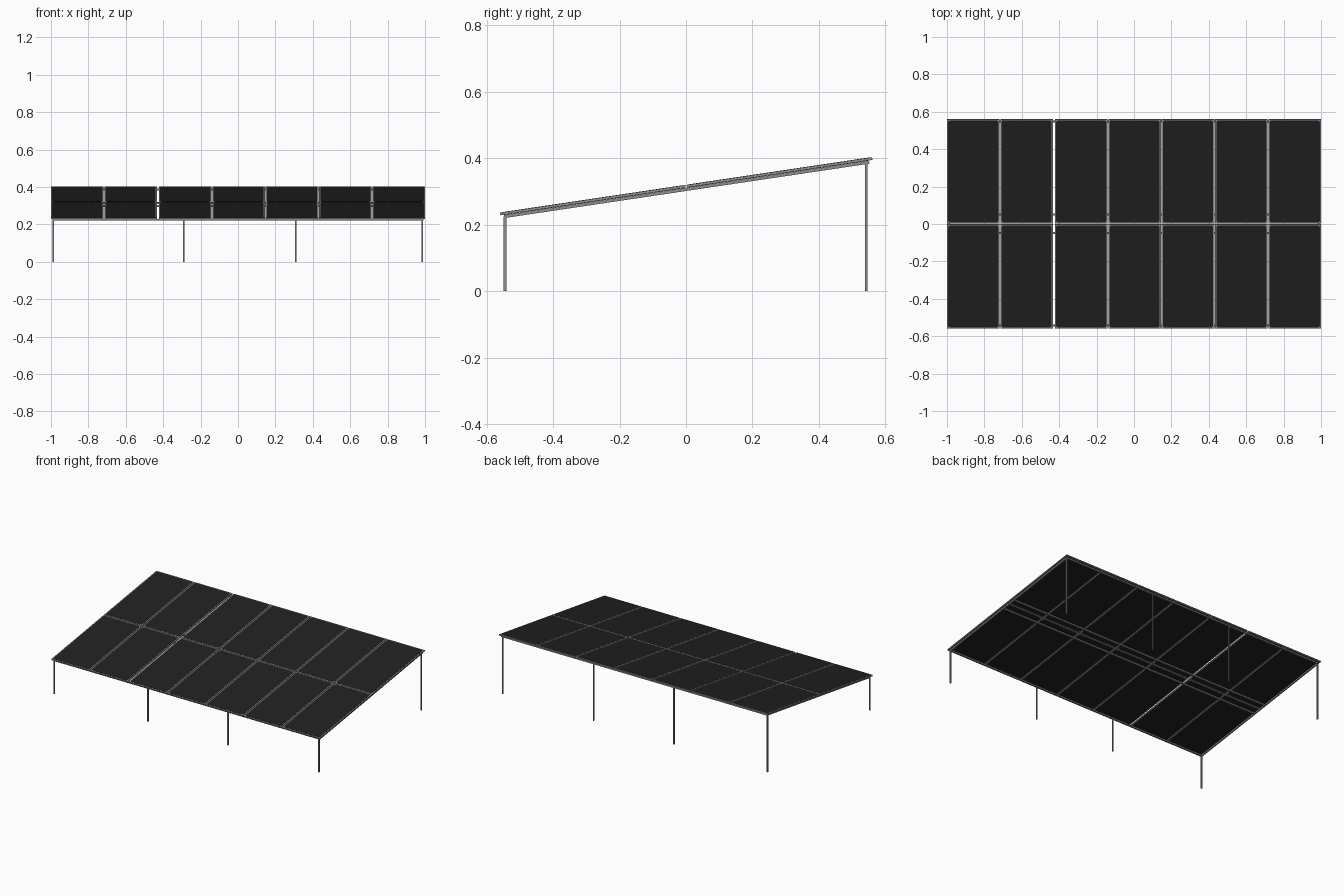
import bpy, bmesh, math
from mathutils import Matrix, Vector

if "Cube" in bpy.data.objects:
    bpy.data.objects.remove(bpy.data.objects["Cube"])


def material(name, r, g, b):
    m = bpy.data.materials.new(name)
    m.diffuse_color = (r, g, b, 1)
    m.use_nodes = True
    m.node_tree.nodes["Principled BSDF"].inputs["Base Color"].default_value = m.diffuse_color
    return m


STEEL = material("grey steel", 0.27, 0.27, 0.27)
CELL = material("black solar cell", 0.0145, 0.0145, 0.0145)

SLOPE = math.atan(0.149)
TILT = Matrix.Translation((0, 0, 0.3195)) @ Matrix.Rotation(SLOPE, 4, 'X')
FLAT = Matrix.Identity(4)
HALF = 0.56 / math.cos(SLOPE)          # half length along the slope
PANEL_T, BEAM_T = 0.008, 0.009


def box(name, lo, hi, mat, matrix, corner=0.0):
    """Box between two corners; corner > 0 rounds the vertical edges."""
    lo, hi = Vector(lo), Vector(hi)
    bm = bmesh.new()
    bmesh.ops.create_cube(bm, size=1)
    for v in bm.verts:
        v.co = Vector(c * s for c, s in zip(v.co, hi - lo)) + (lo + hi) / 2
    if corner:
        edges = [e for e in bm.edges
                 if abs((e.verts[0].co - e.verts[1].co).xy.length) < 1e-6]
        bmesh.ops.bevel(bm, geom=edges, offset=corner, segments=2,
                        profile=0.5, affect='EDGES')
    bm.transform(matrix)
    me = bpy.data.meshes.new(name)
    bm.to_mesh(me)
    bm.free()
    me.materials.append(mat)
    ob = bpy.data.objects.new(name, me)
    bpy.context.collection.objects.link(ob)
    return ob


# Solar panels: grey frame with a black cell plate on both faces
W, GAP, WIDE, RIM, LIFT = 0.281, 0.0044, 0.011, 0.0065, 0.0006
x = -1.0
for col in range(7):
    for row, (y0, y1) in (("front", (-HALF, -0.002)), ("back", (0.002, HALF))):
        box(f"{row}_panel_frame_{col}", (x, y0, -PANEL_T), (x + W, y1, 0),
            STEEL, TILT)
        box(f"{row}_panel_cells_{col}",
            (x + RIM, y0 + RIM, -PANEL_T - LIFT),
            (x + W - RIM, y1 - RIM, LIFT), CELL, TILT, corner=0.01)
    x += W + (WIDE if col == 1 else GAP)

# Beams running the full width under the panels
B = 0.0045
top, bottom = -PANEL_T - 0.001, -PANEL_T - 0.001 - BEAM_T
EDGE = 0.545 / math.cos(SLOPE)
for name, y in (("front_beam", -EDGE), ("back_beam", EDGE),
                ("front_middle_beam", -0.05), ("back_middle_beam", 0.05)):
    box(name, (-0.992, y - B, bottom), (0.992, y + B, top), STEEL, TILT)

# Sloping side rafters
for side, s in (("left", -1), ("right", 1)):
    box(f"{side}_rafter", (s * 0.988 - B, -EDGE, bottom),
        (s * 0.988 + B, EDGE, top), STEEL, TILT)

# Upright posts
P = 0.004
for row, y in (("front", -0.545), ("back", 0.543)):
    h = 0.3195 + 0.149 * y - 0.013
    for i, px in enumerate((-0.988, -0.29, 0.308, 0.986)):
        box(f"{row}_post_{i}", (px - P, y - P, 0), (px + P, y + P, h),
            STEEL, FLAT)
